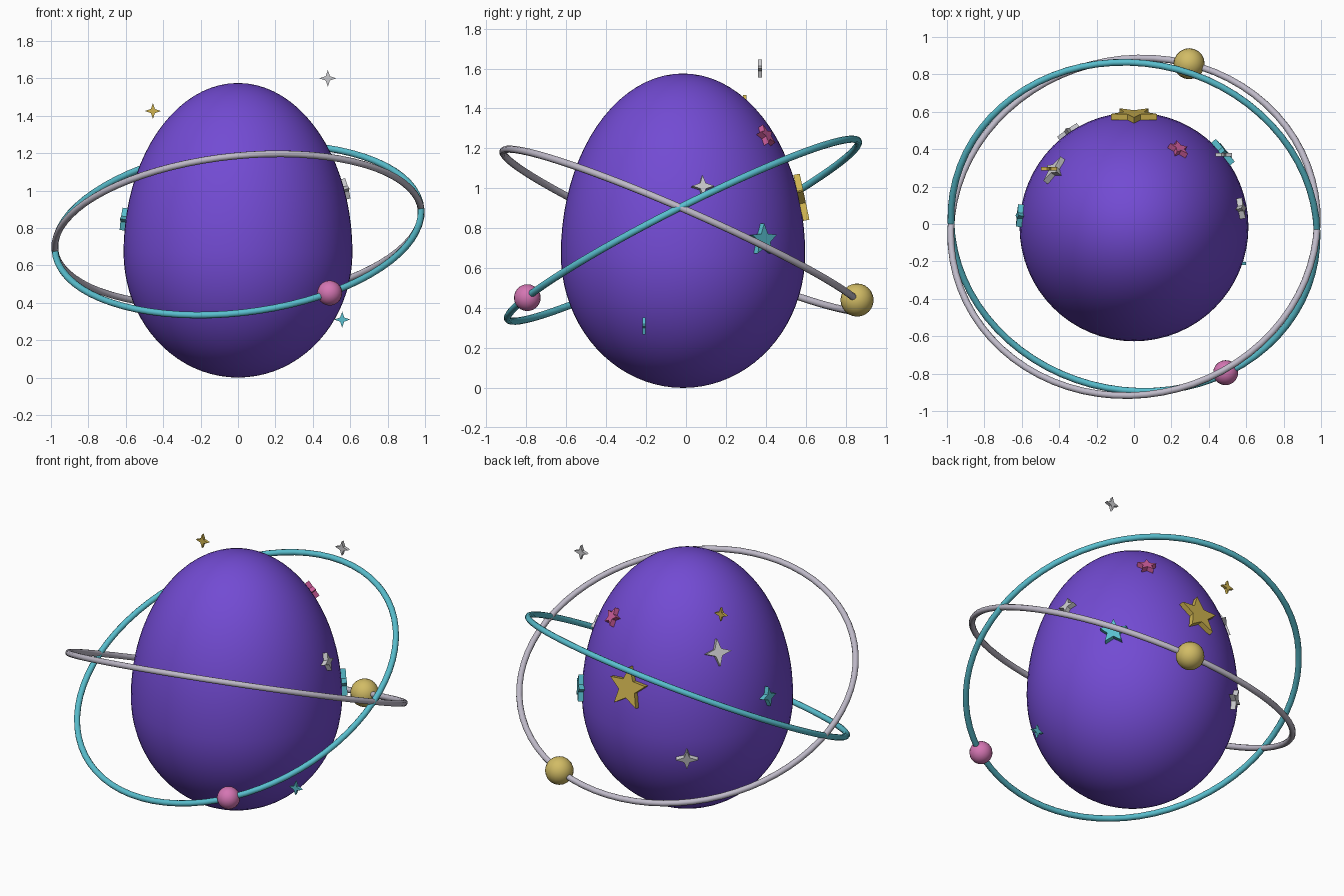
import bpy, bmesh, math
from mathutils import Vector, Matrix

if "Cube" in bpy.data.objects:
    bpy.data.objects.remove(bpy.data.objects["Cube"])


def material(name, rgb):
    m = bpy.data.materials.new(name)
    m.diffuse_color = (*rgb, 1)
    m.use_nodes = True
    m.node_tree.nodes["Principled BSDF"].inputs["Base Color"].default_value = m.diffuse_color
    return m


PURPLE = material("purple", (0.17, 0.07, 0.65))
TEAL = material("teal", (0.10, 0.52, 0.62))
SILVER = material("lilac silver", (0.52, 0.49, 0.58))
WHITE = material("star silver", (0.60, 0.60, 0.62))
GOLD = material("pale gold", (0.64, 0.50, 0.13))
STAR_GOLD = material("star gold", (0.62, 0.45, 0.08))
PINK = material("pink", (0.66, 0.18, 0.45))
STAR_PINK = material("star pink", (0.62, 0.11, 0.33))

CY = -0.015                                # depth of the egg axis
R, LOW, HIGH = 0.612, 0.67, 0.905          # egg radius, lower and upper heights


def add_object(name, bm, mat, smooth=False):
    bmesh.ops.recalc_face_normals(bm, faces=bm.faces[:])
    for f in bm.faces:
        f.smooth = smooth
    me = bpy.data.meshes.new(name)
    bm.to_mesh(me)
    bm.free()
    me.materials.append(mat)
    ob = bpy.data.objects.new(name, me)
    bpy.context.collection.objects.link(ob)
    return ob


# Egg: a sphere stretched differently above and below its widest level
bm = bmesh.new()
bmesh.ops.create_uvsphere(bm, u_segments=64, v_segments=40, radius=1)
for v in bm.verts:
    h = HIGH if v.co.z > 0 else LOW
    v.co = Vector((v.co.x * R, v.co.y * R + CY, LOW + v.co.z * h))
add_object("egg_body", bm, PURPLE, True)


# Orbit rings: tilted tori
def ring(name, nx, ny, mat):
    normal = Vector((nx, ny, math.sqrt(1 - nx * nx - ny * ny)))
    rot = Vector((0, 0, 1)).rotation_difference(normal)
    bpy.ops.mesh.primitive_torus_add(
        major_segments=72, minor_segments=10, major_radius=0.985,
        minor_radius=0.018, location=(0, CY, 0.79), rotation=rot.to_euler())
    ob = bpy.context.object
    ob.name = name
    ob.data.materials.append(mat)
    bpy.ops.object.shade_smooth()


ring("teal_ring", -0.11, -0.45, TEAL)
ring("silver_ring", -0.10, 0.40, SILVER)


# Beads riding on the rings
def bead(name, loc, radius, mat):
    bm = bmesh.new()
    bmesh.ops.create_uvsphere(bm, u_segments=20, v_segments=12, radius=radius)
    bmesh.ops.translate(bm, verts=bm.verts, vec=loc)
    add_object(name, bm, mat, True)


bead("pink_bead", (0.49, -0.795, 0.452), 0.067, PINK)
bead("gold_bead", (0.295, 0.857, 0.44), 0.083, GOLD)


# Extruded star: local x across, y up, z along the facing direction
def star(name, center, normal, radius, points, thick, mat):
    inner = 0.36 if points == 4 else 0.45
    bm = bmesh.new()
    rim = []
    for i in range(points * 2):
        r = radius * (inner if i % 2 else 1)
        a = math.pi / 2 + i * math.pi / points
        rim.append(bm.verts.new((r * math.cos(a), r * math.sin(a), -thick / 2)))
    face = bm.faces.new(rim)
    out = bmesh.ops.extrude_face_region(bm, geom=[face])
    top = [g for g in out["geom"] if isinstance(g, bmesh.types.BMVert)]
    bmesh.ops.translate(bm, verts=top, vec=(0, 0, thick))
    z = normal.normalized()
    x = Vector((0, 0, 1)).cross(z).normalized()
    y = z.cross(x)
    m = Matrix((x, y, z)).transposed().to_4x4()
    bmesh.ops.transform(bm, verts=bm.verts, matrix=Matrix.Translation(center) @ m)
    add_object(name, bm, mat)


# Stars fixed on the shell, placed by direction and height
def shell_star(name, dx, dy, z, radius, points, mat):
    h = HIGH if z > LOW else LOW
    r = R * math.sqrt(1 - ((z - LOW) / h) ** 2)
    flat = Vector((dx, dy - CY, 0)).normalized()
    normal = flat * (r / R ** 2) + Vector((0, 0, (z - LOW) / h ** 2))
    pos = flat * r + Vector((0, CY, z)) + normal.normalized() * 0.012
    star(name, pos, normal, radius, points, 0.032, mat)


shell_star("large_gold_star", 0, 0.58, 0.94, 0.13, 5, STAR_GOLD)
shell_star("pink_star", 0.23, 0.385, 1.255, 0.058, 5, STAR_PINK)
shell_star("right_silver_star", 0.57, 0.083, 1.005, 0.056, 4, WHITE)
shell_star("right_teal_star", 0.485, 0.392, 0.74, 0.083, 5, TEAL)
shell_star("left_teal_star", -0.615, 0.045, 0.845, 0.06, 4, TEAL)
shell_star("upper_silver_star", -0.43, 0.29, 1.165, 0.08, 4, WHITE)
shell_star("lower_silver_star", -0.36, 0.505, 0.55, 0.064, 4, WHITE)

# Small stars floating around the egg
BACK = Vector((0, 1, 0))
star("floating_gold_star", (-0.455, 0.295, 1.425), BACK, 0.043, 4, 0.018, STAR_GOLD)
star("floating_silver_star", (0.48, 0.37, 1.6), BACK, 0.045, 4, 0.02, WHITE)
star("floating_teal_star", (0.557, -0.21, 0.31), BACK, 0.043, 4, 0.016, TEAL)
